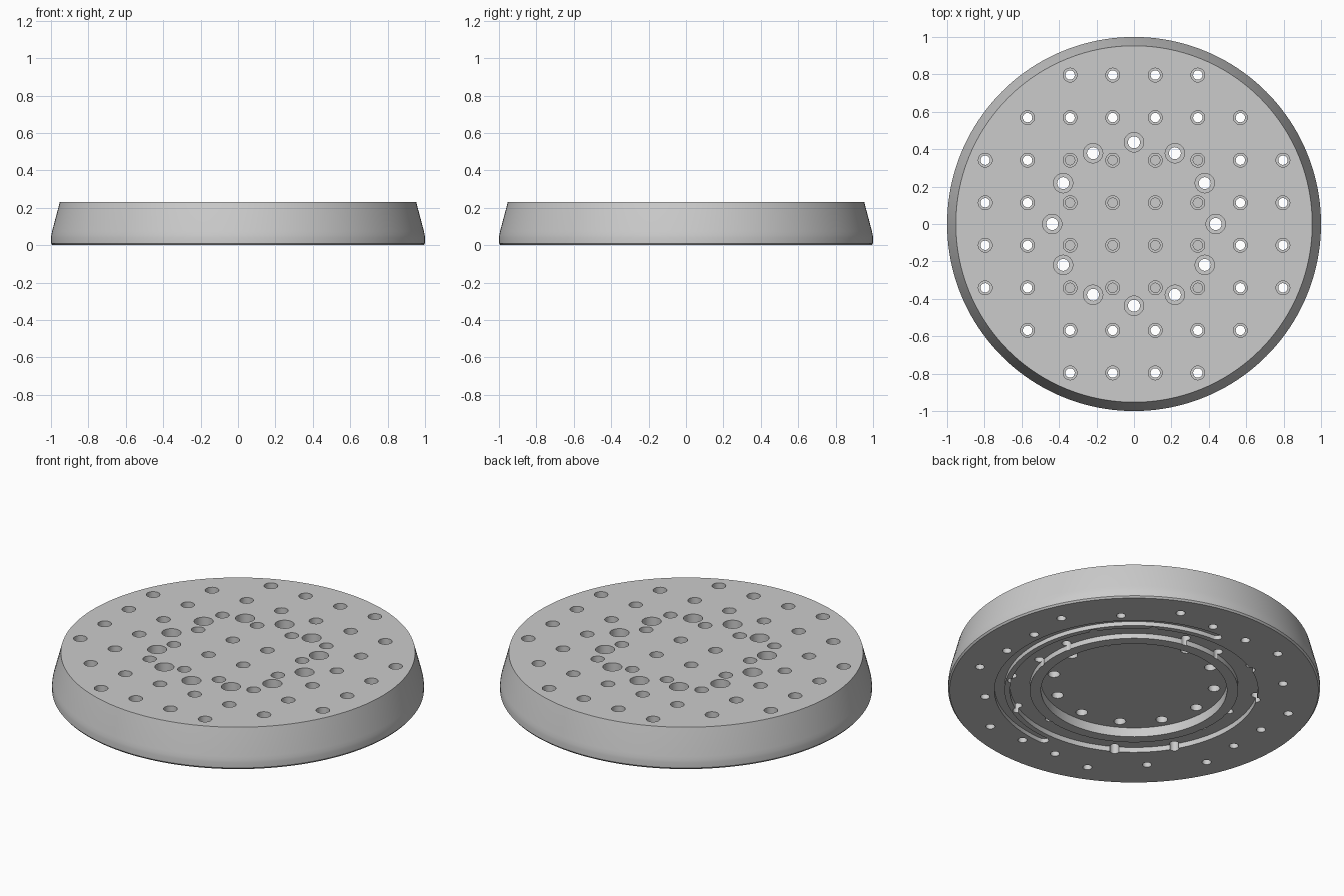
import bpy, bmesh, math

cube = bpy.data.objects.get("Cube")
if cube:
    bpy.data.objects.remove(cube, do_unlink=True)

HEIGHT = 0.23
PITCH = 0.2275


def lathe(bm, profile, sides, cx=0, cy=0):
    """Closed solid turned from (radius, z) points, flat caps at both ends."""
    rings = []
    for r, z in profile:
        angles = [math.tau * i / sides for i in range(sides)]
        rings.append([bm.verts.new((cx + r * math.cos(a), cy + r * math.sin(a), z)) for a in angles])
    for low, high in zip(rings, rings[1:]):
        for i in range(sides):
            j = (i + 1) % sides
            bm.faces.new((low[i], low[j], high[j], high[i]))
    bm.faces.new(rings[0][::-1])
    bm.faces.new(rings[-1])


def stepped_hole(bm, x, y, bore, mouth, bottom):
    """Narrow bore with a wider mouth at the top."""
    step = 0.13
    lathe(bm, [(bore, bottom), (bore, step), (mouth, step), (mouth, HEIGHT + 0.1)], 24, x, y)


def arc_slot(bm, radius, half_width, half_angle, depth):
    """Curved slot with round ends, centred on the +x side."""
    def arc(cx, cy, r, start, end, n):
        steps = [start + (end - start) * i / n for i in range(n + 1)]
        return [(cx + r * math.cos(a), cy + r * math.sin(a)) for a in steps]
    h = half_angle
    ex, ey = radius * math.cos(h), radius * math.sin(h)
    outline = arc(0, 0, radius + half_width, -h, h, 64)
    outline += arc(ex, ey, half_width, h, h + math.pi, 8)[1:-1]
    outline += arc(0, 0, radius - half_width, h, -h, 64)
    outline += arc(ex, -ey, half_width, math.pi - h, math.tau - h, 8)[1:-1]
    low = [bm.verts.new((x, y, -0.1)) for x, y in outline]
    high = [bm.verts.new((x, y, depth)) for x, y in outline]
    n = len(outline)
    for i in range(n):
        j = (i + 1) % n
        bm.faces.new((low[i], low[j], high[j], high[i]))
    bm.faces.new(low[::-1])
    bm.faces.new(high)


def make_object(name, bm):
    bmesh.ops.recalc_face_normals(bm, faces=bm.faces)
    mesh = bpy.data.meshes.new(name)
    bm.to_mesh(mesh)
    bm.free()
    obj = bpy.data.objects.new(name, mesh)
    bpy.context.collection.objects.link(obj)
    return obj


# Disc body with centre recess and ring channel underneath
bm = bmesh.new()
lathe(bm, [(0.5, 0.055), (0.5, 0), (0.56, 0), (0.56, 0.03), (0.667, 0.03), (0.667, 0),
           (0.992, 0), (1, 0.01), (1, 0.04), (0.998, 0.055), (0.994, 0.075),
           (0.953, HEIGHT)], 160)
disc = make_object("perforated_disc", bm)

# Hole and slot cutters
bm = bmesh.new()
grid = [PITCH * (i - 3.5) for i in range(8)]
for x in grid:
    for y in grid:
        if math.hypot(x, y) < 0.9:
            blind = math.hypot(x, y) < 0.5
            stepped_hole(bm, x, y, 0.025, 0.037, 0.09 if blind else -0.1)
for i in range(12):
    a = math.tau * i / 12
    stepped_hole(bm, 0.437 * math.cos(a), 0.437 * math.sin(a), 0.032, 0.052, -0.1)
arc_slot(bm, 0.724, 0.027, math.radians(88), 0.025)
cutter = make_object("hole_cutters", bm)
cutter.hide_render = True

# Cut the holes
cut = disc.modifiers.new("holes", 'BOOLEAN')
cut.operation = 'DIFFERENCE'
cut.solver = 'EXACT'
cut.object = cutter
bpy.ops.object.select_all(action='DESELECT')
disc.select_set(True)
bpy.context.view_layer.objects.active = disc
bpy.ops.object.modifier_apply(modifier=cut.name)
bpy.data.objects.remove(cutter, do_unlink=True)

# Plain grey finish
grey = bpy.data.materials.new("plain_grey")
grey.use_nodes = True
colour = (0.6, 0.6, 0.6, 1)
grey.diffuse_color = colour
grey.node_tree.nodes["Principled BSDF"].inputs["Base Color"].default_value = colour
disc.data.materials.clear()
disc.data.materials.append(grey)
bpy.ops.object.shade_smooth_by_angle(angle=math.radians(30))
